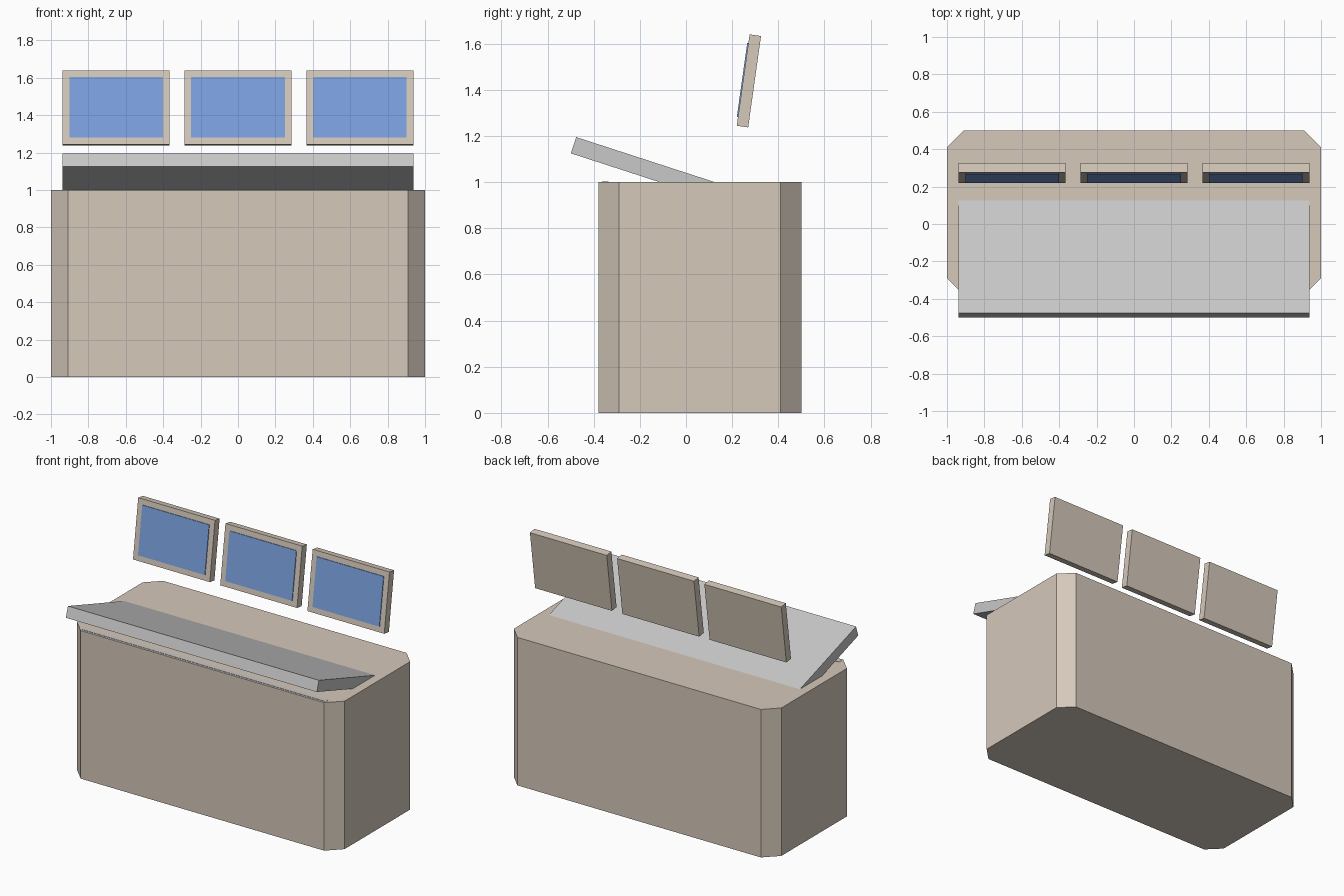
import bpy, bmesh, math

if "Cube" in bpy.data.objects:
    bpy.data.objects.remove(bpy.data.objects["Cube"])


def material(name, rgb):
    m = bpy.data.materials.new(name)
    m.diffuse_color = (*rgb, 1.0)
    m.use_nodes = True
    m.node_tree.nodes["Principled BSDF"].inputs["Base Color"].default_value = m.diffuse_color
    return m


TAN = material("warm_beige", (0.66, 0.58, 0.49))
GREY = material("light_grey", (0.58, 0.58, 0.58))
BLUE = material("screen_blue", (0.20, 0.36, 0.75))


def add_object(name, bm, mat):
    bmesh.ops.recalc_face_normals(bm, faces=bm.faces)
    mesh = bpy.data.meshes.new(name)
    bm.to_mesh(mesh)
    bm.free()
    mesh.materials.append(mat)
    ob = bpy.data.objects.new(name, mesh)
    bpy.context.collection.objects.link(ob)
    return ob


def box(name, size, loc, mat, tilt=0.0):
    bm = bmesh.new()
    bmesh.ops.create_cube(bm, size=1)
    bmesh.ops.scale(bm, vec=size, verts=bm.verts)
    ob = add_object(name, bm, mat)
    ob.location = loc
    ob.rotation_euler.x = math.radians(tilt)
    return ob


# Desk body: rectangle with cut corners, extruded upwards
X, Y0, Y1, C, H = 1.0, -0.38, 0.5, 0.09, 1.0
outline = [(-X + C, Y0), (X - C, Y0), (X, Y0 + C), (X, Y1 - C),
           (X - C, Y1), (-X + C, Y1), (-X, Y1 - C), (-X, Y0 + C)]
bm = bmesh.new()
base = bm.faces.new([bm.verts.new((x, y, 0)) for x, y in outline])
top = bmesh.ops.extrude_face_region(bm, geom=[base])["geom"]
bmesh.ops.translate(bm, vec=(0, 0, H),
                    verts=[v for v in top if isinstance(v, bmesh.types.BMVert)])
add_object("desk_body", bm, TAN)

# Sloping control panel, sunk into the desk top at the back
box("control_panel", (1.876, 0.64, 0.074), (0, -0.183, 1.061), GREY, -18)

# Thin trim strip along the front of the desk top
box("front_trim_strip", (1.82, 0.03, 0.004), (0, -0.35, 1.0), GREY)

# Three monitors leaning back, each with a thin screen plate
TILT = -8
a = math.radians(-TILT)
cy, cz, depth = 0.2725, 1.4385, 0.05
for side, x in (("left", -0.652), ("middle", 0.0), ("right", 0.652)):
    box(side + "_monitor", (0.574, depth, 0.4), (x, cy, cz), TAN, TILT)
    d = depth / 2 + 0.001
    box(side + "_screen", (0.5, 0.008, 0.325),
        (x, cy - d * math.cos(a), cz + d * math.sin(a)), BLUE, TILT)
